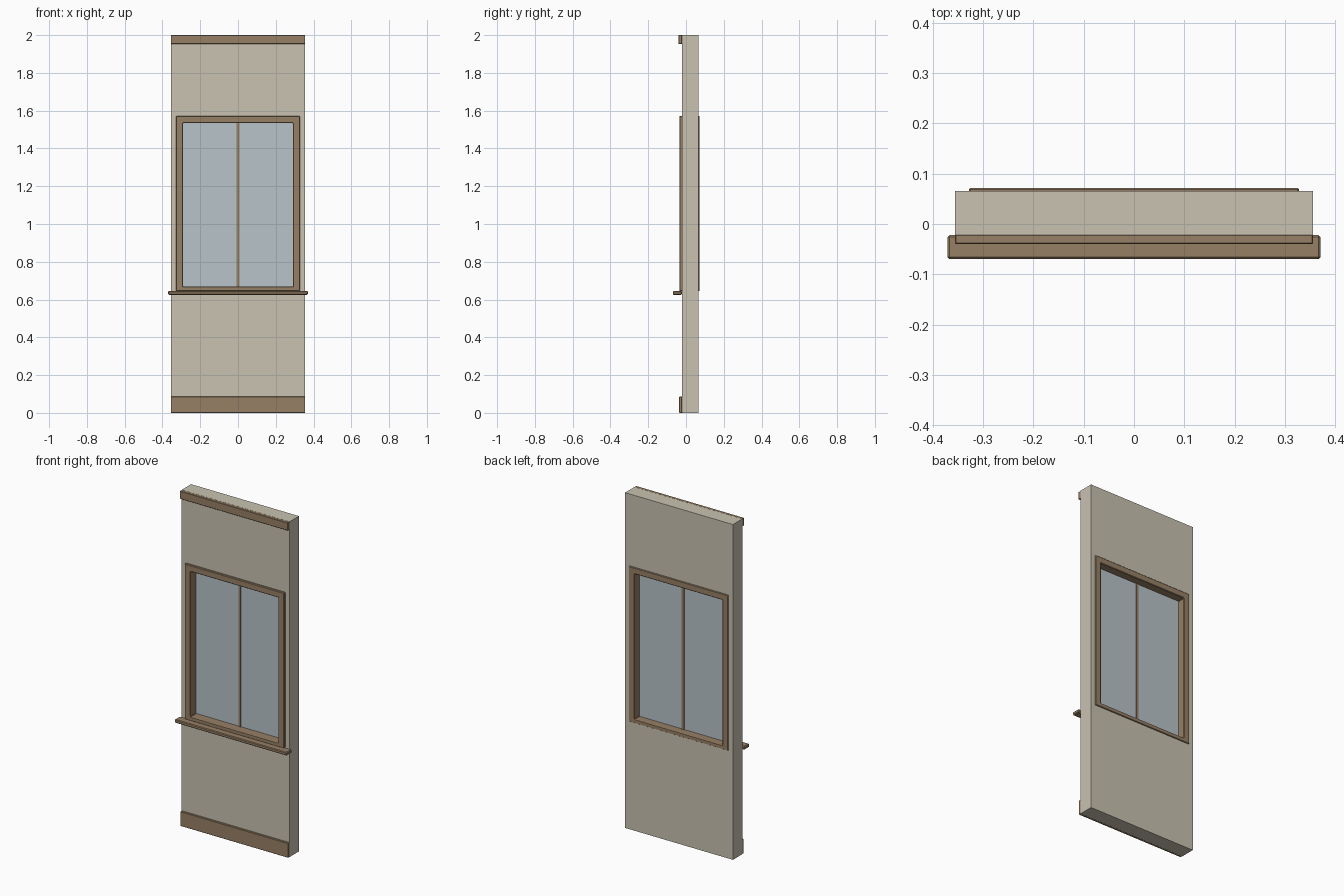
import bpy

if "Cube" in bpy.data.objects:
    bpy.data.objects.remove(bpy.data.objects["Cube"], do_unlink=True)


def material(name, rgb):
    m = bpy.data.materials.new(name)
    m.use_nodes = True
    m.diffuse_color = (*rgb, 1)
    m.node_tree.nodes["Principled BSDF"].inputs["Base Color"].default_value = (*rgb, 1)
    return m


PLASTER = material("beige plaster", (0.58, 0.54, 0.44))
WOOD = material("brown wood", (0.31, 0.215, 0.13))
GLASS = material("pale blue glass", (0.48, 0.55, 0.59))


def make(name, verts, faces, mat, bevel=0):
    me = bpy.data.meshes.new(name)
    me.from_pydata(verts, [], faces)
    me.materials.append(mat)
    ob = bpy.data.objects.new(name, me)
    bpy.context.collection.objects.link(ob)
    if bevel:
        mod = ob.modifiers.new("Bevel", "BEVEL")
        mod.width = bevel
        mod.segments = 1
        mod.limit_method = "ANGLE"
    return ob


def loop(half, z0, z1, y):
    """Rectangle in the xz plane, anticlockwise seen from the front."""
    return [(-half, y, z0), (half, y, z0), (half, y, z1), (-half, y, z1)]


def box(name, half, y, z, mat, bevel=0):
    verts = loop(half, *z, y[0]) + loop(half, *z, y[1])
    faces = [(0, 1, 2, 3), (7, 6, 5, 4)]
    for i in range(4):
        j = (i + 1) % 4
        faces.append((i, i + 4, j + 4, j))
    return make(name, verts, faces, mat, bevel)


def ring(name, outer, inner, y, mat, bevel=0):
    """Rectangular frame; outer and inner are (half width, bottom, top)."""
    verts = []
    for depth in y:
        verts += loop(*outer, depth) + loop(*inner, depth)
    faces = []
    for i in range(4):
        j = (i + 1) % 4
        faces += [(i, j, j + 4, i + 4),             # front
                  (j + 8, i + 8, i + 12, j + 12),   # back
                  (i, i + 8, j + 8, j),             # outside
                  (i + 4, j + 4, j + 12, i + 12)]   # reveal
    return make(name, verts, faces, mat, bevel)


# Wall panel with window opening
ring("wall_panel", (0.356, 0, 2), (0.31, 0.655, 1.55), (-0.022, 0.066), PLASTER)

# Window frame running through the wall
ring("window_frame", (0.328, 0.645, 1.572), (0.29, 0.668, 1.534),
     (-0.035, 0.072), WOOD, 0.003)
box("window_glass", 0.296, (0.019, 0.025), (0.66, 1.54), GLASS)
box("window_mullion", 0.008, (0.014, 0.03), (0.664, 1.538), WOOD)

# Sill and wall trims
box("window_sill", 0.37, (-0.07, -0.022), (0.625, 0.645), WOOD, 0.004)
box("top_trim", 0.356, (-0.04, -0.021), (1.953, 2), WOOD, 0.002)
box("baseboard", 0.356, (-0.036, -0.021), (0, 0.087), WOOD, 0.002)
